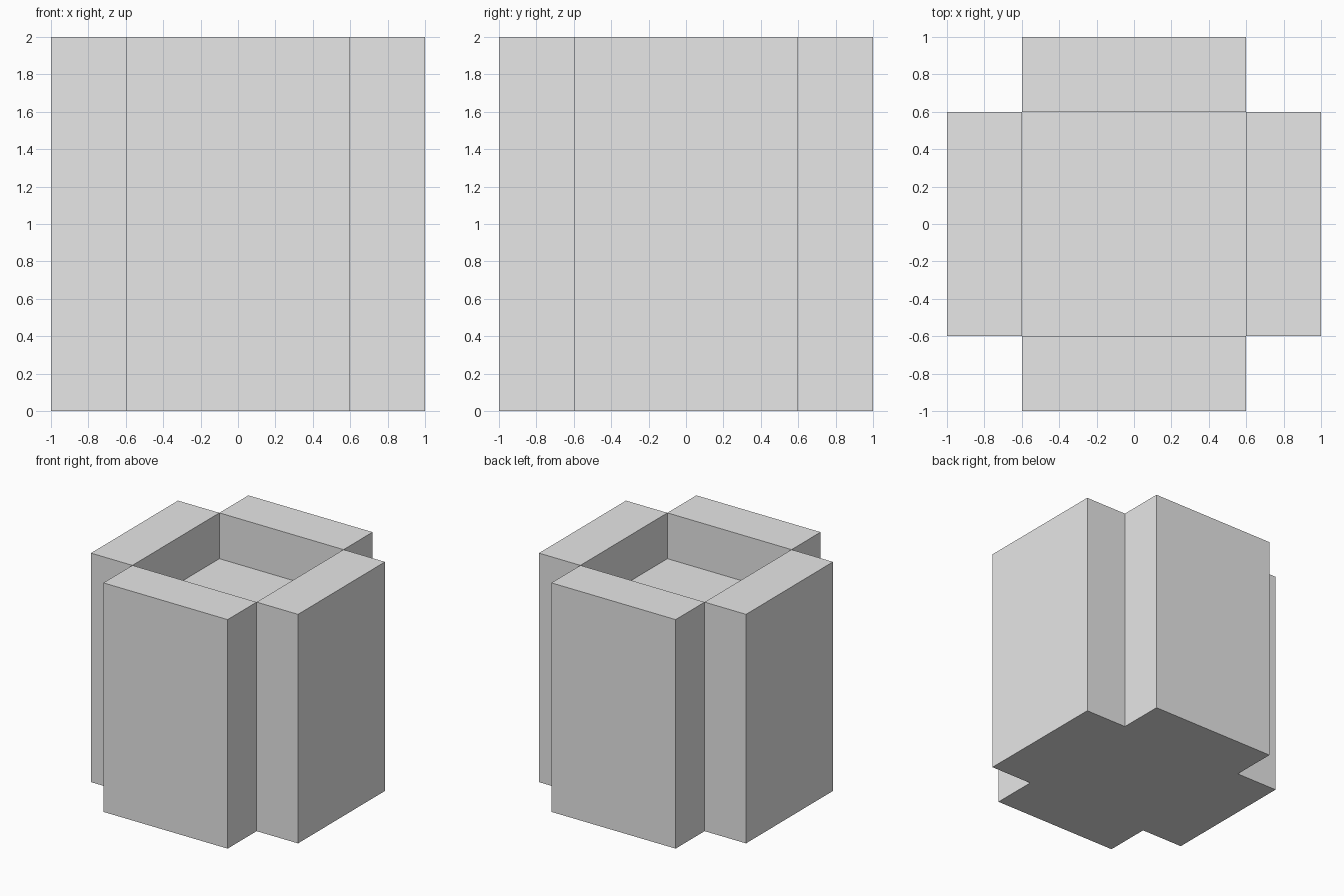
import bpy
import bmesh

HALF = 1.0      # reach of the four walls
INNER = 0.6     # half width of the core and the recess
HEIGHT = 2.0
FLOOR = 1.6     # height of the recess floor

cube = bpy.data.objects.get("Cube")
if cube:
    bpy.data.objects.remove(cube, do_unlink=True)

grey = bpy.data.materials.new("light_grey")
grey.use_nodes = True
colour = (0.8, 0.8, 0.8, 1)
grey.diffuse_color = colour
grey.node_tree.nodes["Principled BSDF"].inputs["Base Color"].default_value = colour


def cross_outline():
    """Counter-clockwise cross: one notched corner turned four times."""
    corner = [(INNER, -HALF), (INNER, -INNER), (HALF, -INNER)]
    points = []
    for _ in range(4):
        points += corner
        corner = [(-y, x) for x, y in corner]
    return points


bm = bmesh.new()
outline = cross_outline()
count = len(outline)
bottom = [bm.verts.new((x, y, 0)) for x, y in outline]
top = [bm.verts.new((x, y, HEIGHT)) for x, y in outline]

# Underside and outer sides
bm.faces.new(bottom[::-1])
for i in range(count):
    j = (i + 1) % count
    bm.faces.new((bottom[i], bottom[j], top[j], top[i]))

# Wall tops, one per arm of the cross
for i in range(1, count, 3):
    bm.faces.new([top[(i + k) % count] for k in range(4)])

# Square recess between the walls
rim = top[1::3]
floor = [bm.verts.new((v.co.x, v.co.y, FLOOR)) for v in rim]
bm.faces.new(floor)
for i in range(4):
    j = (i + 1) % 4
    bm.faces.new((floor[j], floor[i], rim[i], rim[j]))

mesh = bpy.data.meshes.new("cross_planter")
bm.to_mesh(mesh)
bm.free()
mesh.materials.append(grey)
planter = bpy.data.objects.new("cross_planter", mesh)
bpy.context.collection.objects.link(planter)
